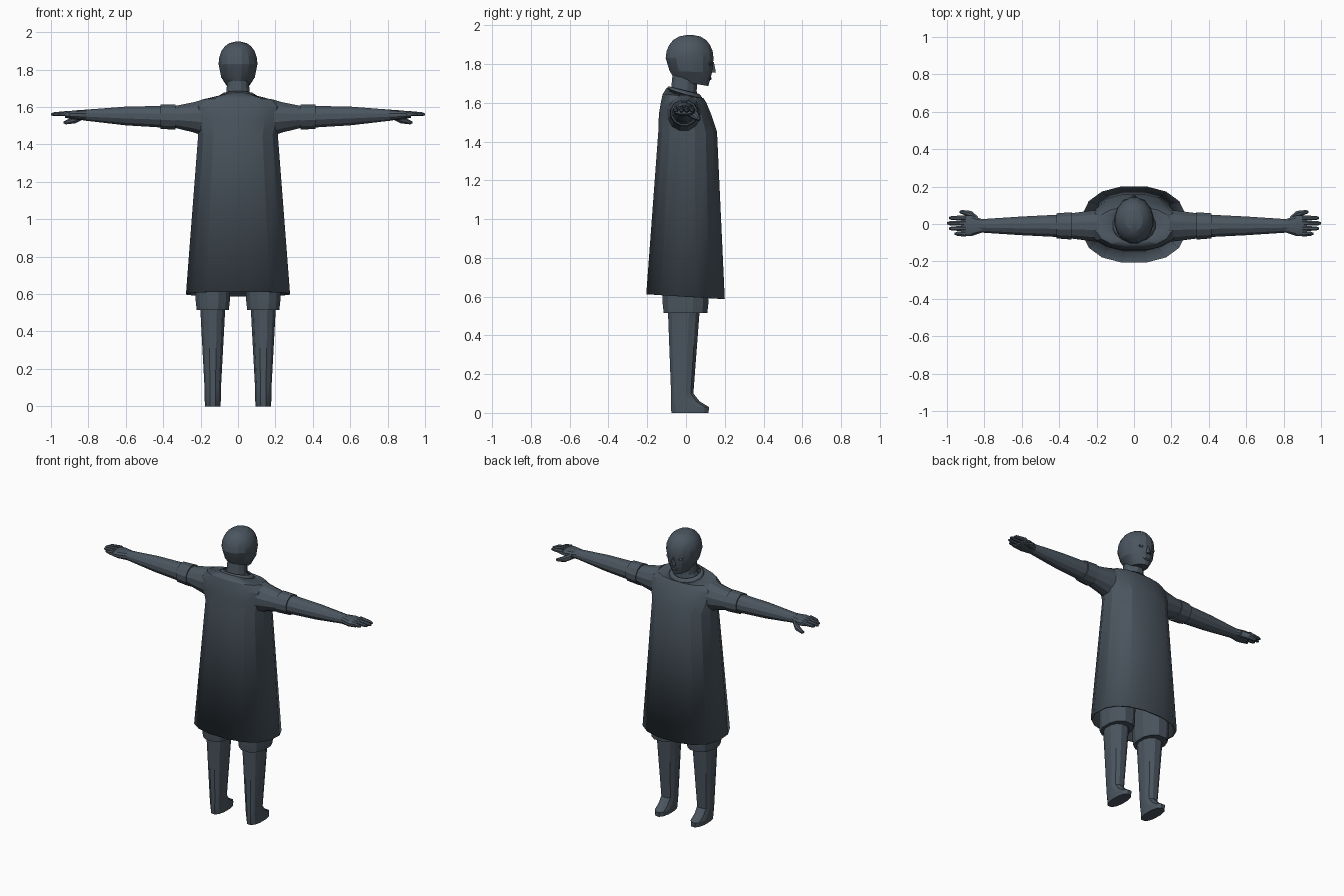
import bpy
import bmesh
from math import copysign, cos, pi, radians, sin

cube = bpy.data.objects.get("Cube")
if cube:
    bpy.data.objects.remove(cube, do_unlink=True)

COLOUR = (0.07, 0.092, 0.115, 1)
slate = bpy.data.materials.new("dark slate")
slate.use_nodes = True
slate.diffuse_color = COLOUR
slate.node_tree.nodes["Principled BSDF"].inputs["Base Color"].default_value = COLOUR


def finish(name, bm, mirror, thickness=0):
    bmesh.ops.recalc_face_normals(bm, faces=bm.faces)
    mesh = bpy.data.meshes.new(name)
    bm.to_mesh(mesh)
    bm.free()
    mesh.materials.append(slate)
    ob = bpy.data.objects.new(name, mesh)
    bpy.context.collection.objects.link(ob)
    bpy.ops.object.select_all(action='DESELECT')
    ob.select_set(True)
    bpy.context.view_layer.objects.active = ob
    bpy.ops.object.shade_smooth_by_angle(angle=radians(20))
    if thickness:
        cloth = ob.modifiers.new("Cloth", 'SOLIDIFY')
        cloth.thickness = thickness
        cloth.offset = -1
    if mirror:
        ob.modifiers.new("Mirror", 'MIRROR')


def oval(sides, power):
    """Unit outline; a power below one makes it boxier."""
    for i in range(sides):
        angle = 2 * pi * (i + 0.5) / sides
        yield [copysign(abs(w / cos(pi / sides)) ** power, w)
               for w in (cos(angle), sin(angle))]


def loft(name, sections, sides=12, power=1.0, mirror=False, thickness=0):
    """Skin a row of sections; a thickness leaves the ends open, like cloth."""
    bm = bmesh.new()
    loops = [[bm.verts.new(section(u, v)) for u, v in oval(sides, power)]
             for section in sections]
    for low, high in zip(loops, loops[1:]):
        for i in range(sides):
            bm.faces.new((low[i - 1], low[i], high[i], high[i - 1]))
    if not thickness:
        bm.faces.new(loops[0])
        bm.faces.new(loops[-1])
    finish(name, bm, mirror, thickness)


def level(z, wide, back, front, tilt=0, x=0):
    """Horizontal section between a back and a front limit."""
    middle, half = (front + back) / 2, (front - back) / 2
    return lambda u, v: (x + wide * u, middle + half * v, z + tilt * half * v)


def upright(x, y, z, wide, tall):
    """Section across an arm or a finger."""
    return lambda u, v: (x, y + wide * u, z + tall * v)


def on_arm(x, wide, tall):
    return upright(x, -0.01, 1.54 + 0.02 * x, wide, tall)


def on_leg(z, wide, back, front):
    return level(z, wide, back, front, x=0.135)


def blob(name, centre, size, mirror=False):
    bm = bmesh.new()
    bmesh.ops.create_uvsphere(bm, u_segments=8, v_segments=6, radius=1)
    bmesh.ops.scale(bm, vec=size, verts=bm.verts)
    bmesh.ops.translate(bm, vec=centre, verts=bm.verts)
    finish(name, bm, mirror)


# Long flared tunic, open at the hem and neckline
hem = level(0.6, wide=0.278, back=-0.205, front=0.2, tilt=-0.06)
chest = level(1.45, wide=0.213, back=-0.143, front=0.16)
armhole = level(1.54, wide=0.236, back=-0.14, front=0.13)
shoulder = level(1.6, wide=0.238, back=-0.13, front=0.105)
shoulder_top = level(1.635, wide=0.2, back=-0.12, front=0.09, tilt=-0.1)
neckline = level(1.65, wide=0.09, back=-0.1, front=0.08, tilt=-0.3)
loft("tunic", [hem, chest, armhole, shoulder, shoulder_top, neckline],
     sides=16, power=0.85, thickness=0.012)

# Raised trim around the neckline
collar_edge = level(1.645, wide=0.115, back=-0.1, front=0.09, tilt=-0.3)
collar_rim = level(1.665, wide=0.09, back=-0.09, front=0.07, tilt=-0.25)
loft("collar", [collar_edge, collar_rim], sides=16, thickness=0.008)

# Neck widening into the upper chest
neck_base = level(1.58, wide=0.1, back=-0.09, front=0.07)
neck_middle = level(1.66, wide=0.062, back=-0.078, front=0.055)
neck_top = level(1.76, wide=0.058, back=-0.068, front=0.06)
loft("neck", [neck_base, neck_middle, neck_top])

# Head: a tapered jaw carrying a rounded crown
jaw = level(1.7, wide=0.05, back=-0.055, front=0.115, tilt=-0.16)
cheeks = level(1.76, wide=0.09, back=-0.085, front=0.134, tilt=-0.05)
crown = []
for step in range(6):
    rise = step * pi / 10.5
    spread = cos(rise) ** 0.8
    crown.append(level(1.83 + 0.12 * sin(rise), wide=0.104 * spread,
                       back=0.02 - 0.125 * spread, front=0.02 + 0.122 * spread))
loft("head", [jaw, cheeks, *crown], sides=16)

# Facial features
nostrils = level(1.757, wide=0.017, back=0.11, front=0.154)
bridge = level(1.81, wide=0.007, back=0.11, front=0.144)
loft("nose", [nostrils, bridge], sides=8)
blob("lips", centre=(0, 0.122, 1.725), size=(0.028, 0.011, 0.008))
blob("eyelid", centre=(0.042, 0.121, 1.802), size=(0.022, 0.012, 0.01), mirror=True)

# Sleeves and their wide cuffs
loft("sleeve", [on_arm(0.19, wide=0.085, tall=0.095),
                on_arm(0.24, wide=0.08, tall=0.08),
                on_arm(0.34, wide=0.067, tall=0.058)], mirror=True)
loft("sleeve_cuff", [on_arm(0.335, wide=0.073, tall=0.068),
                     on_arm(0.415, wide=0.067, tall=0.065)], mirror=True)

# Bare arms and palms
loft("arm", [on_arm(0.4, wide=0.06, tall=0.058),
             on_arm(0.6, wide=0.05, tall=0.05),
             on_arm(0.83, wide=0.035, tall=0.028)], mirror=True)
loft("palm", [on_arm(0.81, wide=0.035, tall=0.028),
              on_arm(0.87, wide=0.055, tall=0.025),
              on_arm(0.925, wide=0.056, tall=0.016)], power=0.8, mirror=True)

# Fingers fan out from the palm, the middle one longest
for n, label in enumerate(("index", "middle", "ring", "little")):
    side = 0.032 - 0.028 * n
    tip = 1 - 0.01 * (n - 1) ** 2
    loft(label + "_finger", [upright(0.9, side, 1.565, wide=0.014, tall=0.015),
                             upright(tip - 0.015, side, 1.562, wide=0.011, tall=0.01),
                             upright(tip, side, 1.56, wide=0.005, tall=0.005)],
         sides=8, mirror=True)

# Thumbs hang below the palm on the face side
loft("thumb", [upright(0.835, 0.02, 1.55, wide=0.02, tall=0.02),
               upright(0.87, 0.05, 1.533, wide=0.02, tall=0.02),
               upright(0.92, 0.064, 1.518, wide=0.011, tall=0.011),
               upright(0.932, 0.064, 1.518, wide=0.006, tall=0.005)],
     sides=8, mirror=True)

# Knee-length shorts, joined at the hips inside the tunic
loft("shorts_leg", [on_leg(0.515, wide=0.086, back=-0.115, front=0.11),
                    on_leg(0.56, wide=0.091, back=-0.12, front=0.115),
                    on_leg(0.95, wide=0.1, back=-0.12, front=0.12)],
     power=0.85, mirror=True)
loft("shorts_hips", [level(0.88, wide=0.2, back=-0.12, front=0.12),
                     level(1.1, wide=0.18, back=-0.11, front=0.12)])

# Bare legs running down into short pointed feet
sole = on_leg(0, wide=0.041, back=-0.075, front=0.117)
toes = on_leg(0.03, wide=0.043, back=-0.078, front=0.118)
instep = on_leg(0.06, wide=0.043, back=-0.078, front=0.07)
ankle = on_leg(0.1, wide=0.044, back=-0.077, front=0.038)
knee = on_leg(0.6, wide=0.071, back=-0.096, front=0.076)
loft("leg", [sole, toes, instep, ankle, knee], power=0.85, mirror=True)
